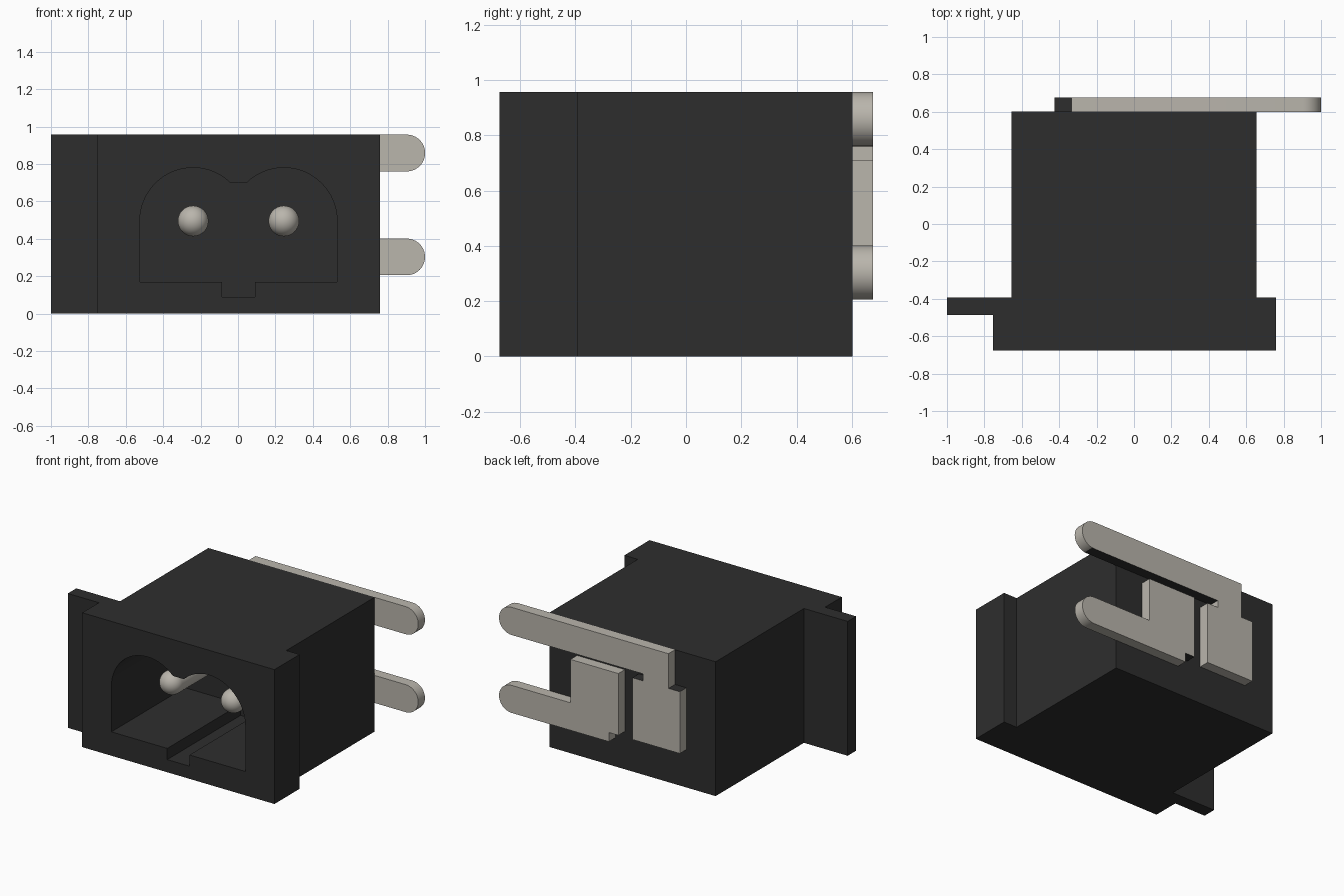
import bpy, bmesh, math
from mathutils import Matrix, Vector

old = bpy.data.objects.get("Cube")
if old:
    bpy.data.objects.remove(old, do_unlink=True)


def material(name, rgb, rough, metal=0.0):
    m = bpy.data.materials.new(name)
    m.use_nodes = True
    m.diffuse_color = (*rgb, 1)
    bsdf = m.node_tree.nodes["Principled BSDF"]
    bsdf.inputs["Base Color"].default_value = (*rgb, 1)
    bsdf.inputs["Roughness"].default_value = rough
    bsdf.inputs["Metallic"].default_value = metal
    return m


BLACK = material("black plastic", (0.027, 0.027, 0.027), 0.6)
METAL = material("pale metal", (0.49, 0.465, 0.415), 0.4)


def make_object(name, bm, mats):
    bmesh.ops.recalc_face_normals(bm, faces=bm.faces[:])
    me = bpy.data.meshes.new(name)
    bm.to_mesh(me)
    bm.free()
    for m in mats:
        me.materials.append(m)
    ob = bpy.data.objects.new(name, me)
    bpy.context.collection.objects.link(ob)
    return ob


def prism(name, points, depth, mats, rule=None):
    """Extrude a closed outline of 3D points along the depth vector."""
    bm = bmesh.new()
    face = bm.faces.new([bm.verts.new(p) for p in points])
    out = bmesh.ops.extrude_face_region(bm, geom=[face])
    verts = [g for g in out["geom"] if isinstance(g, bmesh.types.BMVert)]
    bmesh.ops.translate(bm, verts=verts, vec=depth)
    bmesh.ops.recalc_face_normals(bm, faces=bm.faces[:])
    bm.normal_update()
    if rule:
        for f in bm.faces:
            f.material_index = int(rule(f.normal, f.calc_center_median()))
    return make_object(name, bm, mats)


def arc(cx, cz, r, a0, a1, n):
    return [(cx + r * math.cos(math.radians(a0 + (a1 - a0) * i / n)),
             cz + r * math.sin(math.radians(a0 + (a1 - a0) * i / n)))
            for i in range(n + 1)]


def smooth(ob):
    bpy.ops.object.select_all(action="DESELECT")
    ob.select_set(True)
    bpy.context.view_layer.objects.active = ob
    bpy.ops.object.shade_smooth_by_angle(angle=math.radians(30))


# Housing: plan outline with front flange and side tab, full height
plan = [(-0.755, -0.675), (0.76, -0.675), (0.76, -0.392), (0.655, -0.392),
        (0.655, 0.602), (-0.655, 0.602), (-0.655, -0.392), (-1.0, -0.392),
        (-1.0, -0.487), (-0.755, -0.487)]
housing = prism("housing", [(x, y, 0) for x, y in plan], Vector((0, 0, 0.957)), [BLACK])

# Socket cavity: two round lobes, flat floor and a key slot
R, CZ = 0.285, 0.495
lobe_end = math.degrees(math.acos(0.2 / R))
outline = [(-0.085, 0.17), (-0.085, 0.09), (0.09, 0.09), (0.09, 0.17), (0.53, 0.17)]
outline += arc(0.245, CZ, R, 0, 180 - lobe_end, 24)
outline += arc(-0.24, CZ, R, lobe_end, 180, 24)
outline += [(-0.525, 0.17)]
cutter = prism("socket_cutter", [(x, -0.8, z) for x, z in outline],
               Vector((0, 0.95, 0)), [BLACK])
cutter.hide_render = True

cut = housing.modifiers.new("socket", "BOOLEAN")
cut.operation = "DIFFERENCE"
cut.solver = "EXACT"
cut.object = cutter
bpy.context.view_layer.objects.active = housing
bpy.ops.object.modifier_apply(modifier=cut.name)
bpy.data.objects.remove(cutter, do_unlink=True)
smooth(housing)

# Contact pins: round-nosed rods turned around the y axis
for side, px in (("right", -0.24), ("left", 0.245)):
    bm = bmesh.new()
    r = 0.082
    profile = [(r * math.sin(math.pi / 2 * i / 10), -0.40 - r * math.cos(math.pi / 2 * i / 10))
               for i in range(11)] + [(r, 0.2), (0, 0.2)]
    vs = [bm.verts.new((px + a, y, CZ)) for a, y in profile]
    es = [bm.edges.new(pair) for pair in zip(vs, vs[1:])]
    bmesh.ops.spin(bm, geom=vs + es, cent=(px, 0, CZ), axis=(0, 1, 0),
                   angle=math.tau, steps=32)
    bmesh.ops.remove_doubles(bm, verts=bm.verts[:], dist=1e-4)
    smooth(make_object(side + "_contact_pin", bm, [METAL]))

# Rear terminals: plate and round-ended blade in one flat outline
BACK, THICK = 0.6, Vector((0, 0.076, 0))
upper = [(-0.425, 0.27), (-0.05, 0.27), (-0.05, 0.71), (-0.135, 0.71), (-0.135, 0.76)]
upper += arc(0.902, 0.8585, 0.0985, -90, 90, 20)
upper += [(-0.335, 0.957), (-0.335, 0.71), (-0.425, 0.71)]
lower = [(0.06, 0.27), (0.135, 0.27), (0.135, 0.205)]
lower += arc(0.902, 0.303, 0.098, -90, 90, 20)
lower += [(0.437, 0.401), (0.437, 0.71), (0.06, 0.71)]

# Dark inner ledges of the terminals
upper_dark = lambda n, c: abs(n.z) > 0.99 and 0.7 < c.z < 0.77
lower_dark = lambda n, c: n.z < -0.99 and c.x < 0.135
for name, pts, rule in (("upper_terminal", upper, upper_dark),
                        ("lower_terminal", lower, lower_dark)):
    smooth(prism(name, [(x, BACK, z) for x, z in pts], THICK, [METAL, BLACK], rule))
